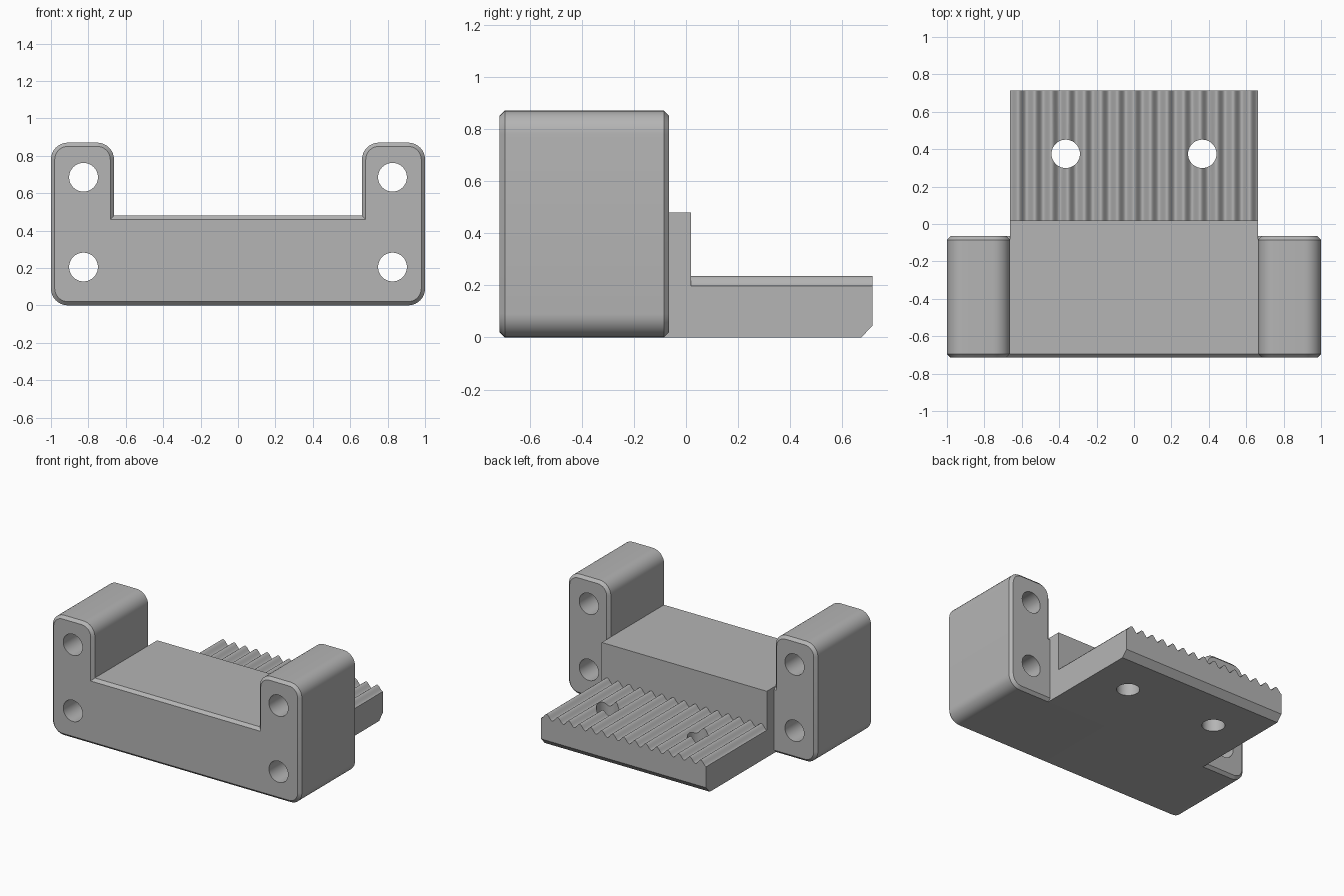
import bpy, bmesh
from math import sin, cos, pi
from mathutils import Vector

if "Cube" in bpy.data.objects:
    bpy.data.objects.remove(bpy.data.objects["Cube"])

grey = bpy.data.materials.new("plain grey")
grey.use_nodes = True
colour = (0.46, 0.46, 0.46, 1)
grey.diffuse_color = colour
grey.node_tree.nodes["Principled BSDF"].inputs["Base Color"].default_value = colour

FRONT, BACK, STEP, TIP = -0.715, -0.065, 0.02, 0.715
INNER, FLOOR, TOP = 0.663, 0.48, 0.87
CHAMFER = 0.02


def loft(name, sections):
    """Join equal outlines (list of (y, [(x, z)...])) into a closed solid."""
    bm = bmesh.new()
    rings = [[bm.verts.new((x, y, z)) for x, z in pts] for y, pts in sections]
    for a, b in zip(rings, rings[1:]):
        for i in range(len(a)):
            j = (i + 1) % len(a)
            bm.faces.new((a[i], a[j], b[j], b[i]))
    bm.faces.new(rings[0])
    bm.faces.new(rings[-1])
    return finish(name, bm)


def finish(name, bm):
    bmesh.ops.recalc_face_normals(bm, faces=bm.faces)
    mesh = bpy.data.meshes.new(name)
    bm.to_mesh(mesh)
    bm.free()
    mesh.materials.append(grey)
    ob = bpy.data.objects.new(name, mesh)
    bpy.context.collection.objects.link(ob)
    return ob


def arc(cx, cz, r, start):
    return [(cx + r * cos(start + pi / 2 * i / 8), cz + r * sin(start + pi / 2 * i / 8))
            for i in range(9)]


def cradle_outline(d):
    """U-shaped outline shrunk by d, so chamfers keep an even width."""
    R = 0.09
    r = R - d
    half = [(0, d)] + arc(1 - R, R, r, -pi / 2) + arc(1 - R, TOP - R, r, 0)
    half += arc(INNER + R, TOP - R, r, pi / 2) + [(INNER + d, FLOOR - d)]
    return half + [(-x, z) for x, z in reversed(half[1:])]


def combine(target, other, operation):
    """Boolean that is applied at once and removes the helper."""
    mod = target.modifiers.new(operation, "BOOLEAN")
    mod.operation, mod.object, mod.solver = operation, other, "EXACT"
    graph = bpy.context.evaluated_depsgraph_get()
    mesh = bpy.data.meshes.new_from_object(target.evaluated_get(graph))
    target.modifiers.clear()
    target.data = mesh
    bpy.data.objects.remove(other)


def drill(target, x, y, z, r, axis):
    bm = bmesh.new()
    bmesh.ops.create_cone(bm, cap_ends=True, segments=40, radius1=r, radius2=r, depth=3)
    if axis == "Y":
        for v in bm.verts:
            v.co = Vector((v.co.x, -v.co.z, v.co.y))
    bmesh.ops.translate(bm, verts=bm.verts, vec=(x, y, z))
    combine(target, finish("drill", bm), "DIFFERENCE")


# U-shaped cradle with chamfered front and back rims
cradle = loft("cradle", [(FRONT, cradle_outline(CHAMFER)),
                         (FRONT + CHAMFER, cradle_outline(0)),
                         (BACK - CHAMFER, cradle_outline(0)),
                         (BACK, cradle_outline(CHAMFER))])
for side in (-1, 1):
    for z in (0.205, 0.685):
        drill(cradle, side * 0.826, 0, z, 0.077, "Y")

# Raised step behind the cradle
block = [(-INNER, 0), (INNER, 0), (INNER, FLOOR), (-INNER, FLOOR)]
step = loft("rear_step", [(BACK - CHAMFER, block), (STEP, block)])

# Toothed tongue: wavy top, chamfered lower tip
TEETH, FINE = 15, 18
count = TEETH * FINE
wave = [(INNER - 2 * INNER * i / count, 0.2165 - 0.0185 * cos(2 * pi * i / FINE))
        for i in range(count + 1)]


def tongue_outline(bottom):
    return [(-INNER, bottom), (INNER, bottom)] + wave


tongue = loft("toothed_tongue", [(STEP, tongue_outline(0)),
                                 (TIP - 0.042, tongue_outline(0)),
                                 (TIP, tongue_outline(0.045))])
for side in (-1, 1):
    drill(tongue, side * 0.365, 0.375, 0, 0.076, "Z")

# Smooth rounded surfaces, crisp edges
for ob in (cradle, step, tongue):
    bpy.ops.object.select_all(action="DESELECT")
    ob.select_set(True)
    bpy.context.view_layer.objects.active = ob
    bpy.ops.object.shade_smooth_by_angle(angle=pi / 6)
